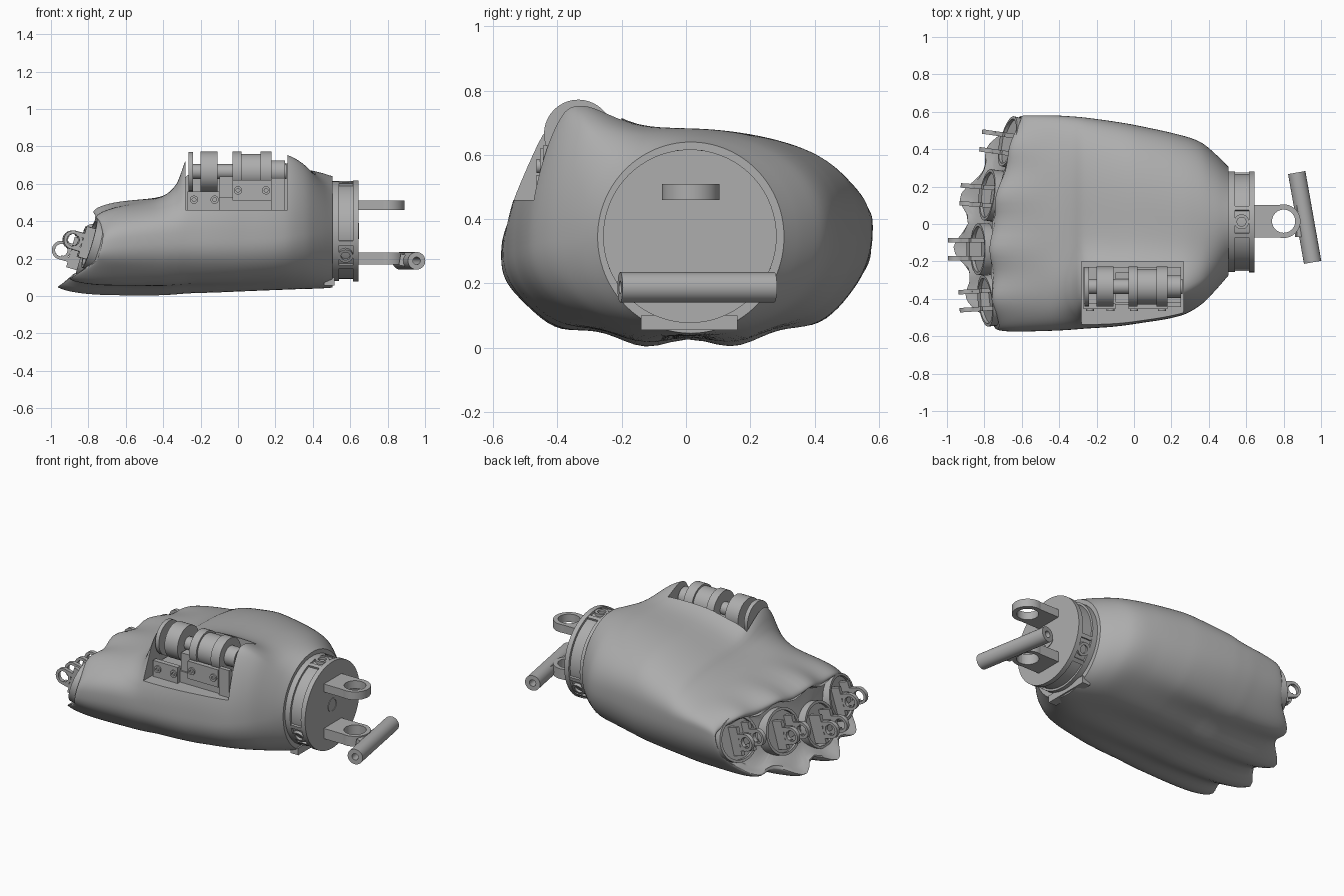
import bpy, bmesh, math
from mathutils import Vector, Matrix

if "Cube" in bpy.data.objects:
    bpy.data.objects.remove(bpy.data.objects["Cube"], do_unlink=True)

grey = bpy.data.materials.new("plain grey")
grey.use_nodes = True
grey.diffuse_color = (0.42, 0.42, 0.42, 1)
grey.node_tree.nodes["Principled BSDF"].inputs["Base Color"].default_value = grey.diffuse_color


def finish(name, bm, smooth=True):
    bmesh.ops.recalc_face_normals(bm, faces=bm.faces)
    mesh = bpy.data.meshes.new(name)
    bm.to_mesh(mesh)
    bm.free()
    mesh.materials.append(grey)
    ob = bpy.data.objects.new(name, mesh)
    bpy.context.collection.objects.link(ob)
    if smooth:
        shade(ob)
    return ob


def shade(ob):
    bpy.ops.object.select_all(action='DESELECT')
    ob.select_set(True)
    bpy.context.view_layer.objects.active = ob
    bpy.ops.object.shade_smooth_by_angle(angle=math.radians(35))


def tube(name, start, end, outer, inner=0.0, sides=40):
    """Cylinder, or pipe when an inner radius is given, between two points."""
    start, end = Vector(start), Vector(end)
    axis = end - start
    place = Matrix.Translation(start) @ axis.to_track_quat('Z', 'Y').to_matrix().to_4x4()
    bm = bmesh.new()
    profile = [(outer, 0), (outer, axis.length)]
    if inner:
        profile += [(inner, axis.length), (inner, 0)]
    loops = []
    for r, h in profile:
        angles = [math.tau * i / sides for i in range(sides)]
        loops.append([bm.verts.new(place @ Vector((r * math.cos(a), r * math.sin(a), h))) for a in angles])
    pairs = list(zip(loops, loops[1:]))
    if inner:
        pairs.append((loops[-1], loops[0]))
    else:
        for loop in loops:
            bm.faces.new(loop)
    for a, b in pairs:
        for i in range(sides):
            j = (i + 1) % sides
            bm.faces.new((a[i], a[j], b[j], b[i]))
    return finish(name, bm)


def box(name, low, high, turn=None):
    low, high = Vector(low), Vector(high)
    bm = bmesh.new()
    bmesh.ops.create_cube(bm, size=1)
    size = high - low
    for v in bm.verts:
        v.co = Vector([a * b for a, b in zip(v.co, size)]) + (low + high) / 2
        if turn:
            v.co = turn @ v.co
    return finish(name, bm, False)


# Palm shell: stations of x, right side, left side, bottom, top, thumb hump
stations = [
    (-.8, -.56, .565, .045, .45, 0), (-.6, -.575, .58, .005, .5, 0),
    (-.42, -.57, .58, .0, .53, .015), (-.33, -.565, .575, .005, .565, .065),
    (-.27, -.56, .57, .01, .6, .185), (-.12, -.55, .55, .015, .645, .18),
    (0, -.535, .53, .02, .67, .175), (.25, -.49, .475, .03, .682, .165),
    (.36, -.43, .435, .035, .675, .14), (.44, -.35, .37, .04, .66, .08),
    (.505, -.275, .305, .045, .64, 0)]


def slope(k, c):
    a, b = stations[max(k - 1, 0)], stations[min(k + 1, len(stations) - 1)]
    return (b[c] - a[c]) / (b[0] - a[0])


def sample(x):
    k = 0
    while k < len(stations) - 2 and x > stations[k + 1][0]:
        k += 1
    a, b = stations[k], stations[k + 1]
    d = b[0] - a[0]
    t = (x - a[0]) / d
    ease = t * t * (3 - 2 * t)
    return [a[c] + (b[c] - a[c]) * ease + slope(k, c) * d * t * (1 - t) ** 2
            - slope(k + 1, c) * d * t * t * (1 - t) for c in range(1, 6)]


def clamp(t):
    return min(1, max(0, t))


def groove(y):
    return (1 - math.cos(math.tau * (y + .41) / .28)) / 2


def end_x(y, z):
    """Knuckle end: bowed across, steep above, flared into a lip below."""
    return -.81 + .39 * (y + .15) ** 2 + .25 * (z - .3) - .7 * max(0, .18 - z)


def section(x, count=112):
    right, left, bottom, top, hump = sample(x)
    mid, half = (left + right) / 2, (left - right) / 2
    round_off = clamp((.5 - x) / .5)
    near = clamp((-.45 - x) / .35)
    fade = clamp((.45 - x) / 1.0)
    points = []
    for i in range(count):
        a = math.tau * i / count
        c, s = math.cos(a), math.sin(a)
        power = 2 / (2 + (.6 if s > 0 else .4) * round_off)
        y = mid + half * math.copysign(abs(c) ** power, c)
        level = .345 + .07 * y * clamp((.5 - x) / .3) - .05 * near
        lift = abs(s) ** power
        if s > 0:
            z = level + (top - level) * lift
            spread = .13 if y < -.39 else .17
            z += hump * math.exp(-((y + .39) / spread) ** 2) * min(1, lift * 1.4)
            z -= .03 * near * groove(y) * lift
        else:
            z = level - (level - bottom) * lift
            z += (.03 * fade + .02 * near) * groove(y) * lift
        points.append((x + near * (end_x(y, z) + .025 * groove(y) - x), y, z))
    return points


bm = bmesh.new()
steps = 66
rings = [section(-.8 + 1.305 * i / steps) for i in range(steps + 1)]
# Recessed knuckle end closes the shell
rim = rings[0]
for scale, depth in ((.95, .015), (.9, .04), (.6, .045), (.3, .045)):
    shrunk = [(y * scale, .28 + (z - .28) * scale) for x, y, z in rim]
    rings.insert(0, [(end_x(y, z) + depth, y, z) for y, z in shrunk])
loops = [[bm.verts.new(p) for p in ring] for ring in rings]
for a, b in zip(loops, loops[1:]):
    for i in range(len(a)):
        j = (i + 1) % len(a)
        bm.faces.new((a[i], a[j], b[j], b[i]))
bm.faces.new(loops[-1])
hub = bm.verts.new((end_x(0, .28) + .045, 0, .28))
for i in range(len(loops[0])):
    bm.faces.new((hub, loops[0][i], loops[0][(i + 1) % len(loops[0])]))
palm = finish("palm_shell", bm)

# Thumb bay cut out of the shell
cutter = box("thumb_bay_cutter", (-.28, -.7, .46), (.265, -.2, 1))
cutter.hide_render = True
cut = palm.modifiers.new("thumb_bay", 'BOOLEAN')
cut.operation = 'DIFFERENCE'
cut.solver = 'EXACT'
cut.object = cutter
shade(palm)
bpy.ops.object.modifier_apply(modifier=cut.name)
bpy.data.objects.remove(cutter, do_unlink=True)
shade(palm)

# Thumb drive: drums on one axle, with brackets
ty, tz = -.335, .665
drums = [(-.265, -.24, .105), (-.2, -.11, .107), (-.24, .26, .04), (-.03, .02, .107),
         (.02, .12, .095), (.12, .18, .107), (.18, .25, .06)]
for i, (x0, x1, r) in enumerate(drums):
    tube(f"thumb_drum_{i + 1}", (x0, ty, tz), (x1, ty, tz), r)
box("thumb_base", (-.27, -.43, .455), (.25, -.23, .53))
box("thumb_front_plate_right", (-.27, -.455, .46), (-.1, -.425, .56))
box("thumb_front_plate_left", (-.03, -.455, .51), (.18, -.425, .62))
box("thumb_end_plate", (.18, -.445, .46), (.25, -.42, .63))
box("thumb_web", (-.1, -.42, .53), (-.03, -.26, .64))
for i, (x, z) in enumerate([(-.235, .515), (-.125, .515), (.0, .565), (.15, .565)]):
    tube(f"thumb_bolt_{i + 1}", (x, -.45, z), (x, -.465, z), .022, .01, 20)

# Four finger knuckles, each a socket, block and pair of pierced lugs
knuckles = [(-.885, -.41, .3), (-.945, -.135, .245), (-.88, .155, .3), (-.77, .44, .335)]
for i, (x, y, z) in enumerate(knuckles):
    tag = f"finger_{i + 1}_"
    seat = Vector((end_x(y, z - .02) + .005, y, z - .02))
    out = Vector((-1, .45 * (y + .15), .3)).normalized()
    tube(tag + "socket", seat - out * .08, seat + out * .012, .138, .122)
    tube(tag + "disc", seat - out * .08, seat - out * .005, .124)
    pose = (Matrix.Translation((x, y, z)) @ Matrix.Rotation(math.radians(-14) * (y + .15), 4, 'Z')
            @ Matrix.Rotation(math.radians(16), 4, 'Y'))
    reach = seat.x - x + .03
    for side, s in (("right", -1), ("left", 1)):
        tube(tag + side + "_lug", pose @ Vector((0, s * .036, 0)),
             pose @ Vector((0, s * .06, 0)), .05, .033)
        box(tag + side + "_upper_arm", (0.01, s * .048 - .012, .025), (reach, s * .048 + .012, .05), pose)
        box(tag + side + "_lower_arm", (0.01, s * .048 - .012, -.05), (reach, s * .048 + .012, -.025), pose)
        box(tag + side + "_fin", (.05, s * .048 - .012, -.08), (reach + .03, s * .048 + .012, .09), pose)
    box(tag + "block", (.06, -.04, -.03), (reach + .02, .04, .03), pose)

# Wrist: flanged coupling with three ports and raised panel borders
wy, wz = .012, .347
for name, x0, x1, r in [("wrist_collar", .49, .54, .268), ("wrist_core", .53, .63, .255),
                        ("wrist_flange", .615, .645, .27)]:
    tube(name, (x0, wy, wz), (x1, wy, wz), r, 0, 72)
tube("wrist_hub_ring", (.64, wy, wz), (.648, wy, wz), .043, .035)
for i in range(3):
    a = math.radians(90 + 120 * i)
    d = Vector((0, math.cos(a), math.sin(a)))
    c = Vector((.575, wy, wz))
    tube(f"wrist_port_{i + 1}", c + d * .24, c + d * .268, .04, .024, 24)
    for side, swing in (("before", -.28), ("after", .28)):
        spin = Matrix.Translation((0, wy, wz)) @ Matrix.Rotation(a + swing, 4, 'X')
        box(f"wrist_rib_{side}_{i + 1}", (.53, .235, -.012), (.62, .267, .012), spin)
box("wrist_lower_tab", (.46, -.14, .055), (.515, .16, .1))


# Upper pierced lug, lower pierced lug and cross handle
def pierced_lug(name, low, high, hole):
    tube(name + "_eye", (.8, .015, low), (.8, .015, high), .09, hole)
    box(name + "_arm", (.635, -.072, low), (.735, .102, high))
    for side, s in (("right", -1), ("left", 1)):
        y = .015 + s * .075
        box(f"{name}_{side}_cheek", (.72, y - .012, low), (.8, y + .012, high))


pierced_lug("upper_lug", .46, .51, .062)
pierced_lug("lower_lug", .168, .232, .064)
slant = Matrix.Translation((.865, .015, .195)) @ Matrix.Rotation(math.radians(10), 4, 'Y')
box("lower_neck", (0, -.085, -.03), (.05, .085, .03), slant)
tube("cross_handle", (.87, .275, .188), (.955, -.205, .188), .047, .02)
